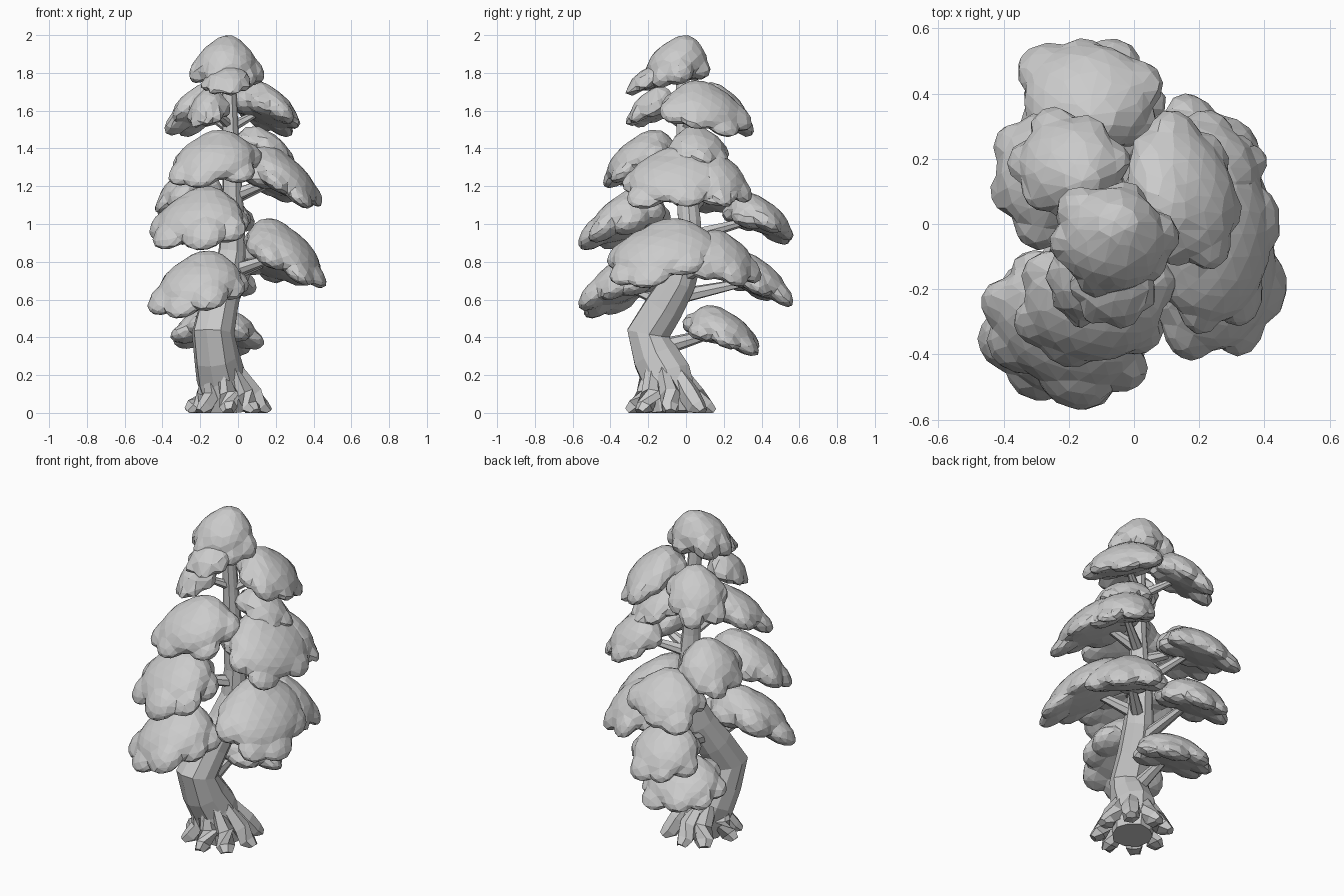
import bpy, bmesh, random
from math import sin, cos, tau
from mathutils import Vector, Matrix

random.seed(4)
cube = bpy.data.objects.get("Cube")
if cube:
    bpy.data.objects.remove(cube, do_unlink=True)

grey = bpy.data.materials.new("plain grey")
grey.use_nodes = True
tone = (0.6, 0.6, 0.6, 1)
grey.diffuse_color = tone
grey.node_tree.nodes["Principled BSDF"].inputs["Base Color"].default_value = tone


def finish(name, bm):
    """Turn a bmesh into a flat-shaded object."""
    mesh = bpy.data.meshes.new(name)
    bmesh.ops.recalc_face_normals(bm, faces=bm.faces)
    bm.to_mesh(mesh)
    bm.free()
    mesh.materials.append(grey)
    obj = bpy.data.objects.new(name, mesh)
    bpy.context.collection.objects.link(obj)
    return obj


def tube(bm, points, radii, sides, ridge=0.0):
    """Loft rings of the given radii along a path and cap the ends."""
    points = [Vector(p) for p in points]
    wobble = [1 + random.uniform(-ridge, ridge) for _ in range(sides)]
    rings = []
    for i, (p, r) in enumerate(zip(points, radii)):
        along = points[min(i + 1, len(points) - 1)] - points[max(i - 1, 0)]
        turn = Vector((0, 0, 1)).rotation_difference(along.normalized())
        rings.append([bm.verts.new(p + turn @ Vector((cos(a), sin(a), 0)) * r * w)
                      for a, w in zip([tau * k / sides for k in range(sides)], wobble)])
    for a, b in zip(rings, rings[1:]):
        for k in range(sides):
            n = (k + 1) % sides
            bm.faces.new((a[k], a[n], b[n], b[k]))
    bm.faces.new(rings[0][::-1])
    bm.faces.new(rings[-1])


# Trunk: x, y, z, radius up the S-shaped stem
stem = [(-.05, -.07, 0, .12), (-.06, -.075, .1, .135), (-.09, -.1, .2, .135),
        (-.11, -.155, .3, .125), (-.13, -.195, .42, .117), (-.1, -.11, .56, .105),
        (-.06, -.03, .7, .092), (-.03, .02, .85, .075), (-.025, .02, 1.02, .062),
        (-.03, 0, 1.25, .052), (-.04, -.005, 1.5, .045), (-.05, -.02, 1.85, .035)]


def stem_at(z):
    for a, b in zip(stem, stem[1:]):
        if a[2] <= z <= b[2]:
            return Vector(a[:3]).lerp(Vector(b[:3]), (z - a[2]) / (b[2] - a[2]))
    return Vector(stem[-1][:3])


bm = bmesh.new()
tube(bm, [s[:3] for s in stem], [s[3] for s in stem], 10, 0.1)
for v in bm.verts:
    v.co.z = max(v.co.z, 0)
finish("trunk", bm)

# Roots fan out from the foot of the trunk
bm = bmesh.new()
count = 8
for k in range(count):
    a = tau * (k + random.uniform(-.12, .12)) / count
    out = Vector((cos(a) * .205, sin(a) * .215, 0))
    foot = Vector((-.05, -.08, 0))
    tube(bm, [stem_at(.25) + out * .38, foot + out * .6 + Vector((0, 0, .1)),
              foot + out * .85 + Vector((0, 0, .03)), foot + out * 1.04],
         [.03, .055, .05, .03], 6, .15)
for v in bm.verts:
    v.co.z = max(v.co.z, 0)
finish("roots", bm)


def canopy(name, box, droop=0.4, depth=1.0, branch=True):
    """Umbrella-shaped leaf clump with a lumpy rim, fitted to a box.
    Depth below one narrows the clump along its branch."""
    x0, x1, y0, y1, z0, z1 = box
    centre = Vector(((x0 + x1) / 2, (y0 + y1) / 2, (z0 + z1) / 2))
    outward = centre - stem_at(centre.z)
    outward.z = 0
    outward.normalize()
    bm = bmesh.new()

    def ball(p, r, flat):
        m = Matrix.Translation(p) @ Matrix.Diagonal((r, r, r * flat, 1))
        bmesh.ops.create_icosphere(bm, subdivisions=3, radius=1, matrix=m)

    ball(Vector((0, 0, .05)), .82, .68)
    ball(outward * -.15 + Vector((0, 0, .18)), .58, .85)
    lobes = random.choice((6, 7, 7, 8))
    phase = random.uniform(0, tau)
    for k in range(lobes):
        a = phase + tau * (k + random.uniform(-.2, .2)) / lobes
        reach = random.uniform(.56, .66)
        ball(Vector((cos(a) * reach, sin(a) * reach, random.uniform(-.22, -.02))),
             random.uniform(.32, .42), .95)
    # Thin the underside, bend the clump down and fit it to the box
    for v in bm.verts:
        if v.co.z < -.15:
            v.co.z = -.15 + (v.co.z + .15) * .75
        along = v.co.dot(outward)
        v.co.z -= droop * along + .14 * v.co.xy.length_squared
        v.co -= outward * along * (1 - depth)
    low = [min(v.co[i] for v in bm.verts) for i in range(3)]
    high = [max(v.co[i] for v in bm.verts) for i in range(3)]
    for v in bm.verts:
        for i in range(3):
            t = (v.co[i] - low[i]) / (high[i] - low[i])
            v.co[i] = box[2 * i] + t * (box[2 * i + 1] - box[2 * i])
    obj = finish(name, bm)
    fuse = obj.modifiers.new("fuse", 'REMESH')
    fuse.mode = 'VOXEL'
    fuse.voxel_size = .015
    facet = obj.modifiers.new("facet", 'DECIMATE')
    facet.ratio = .07

    # Branch from the trunk up into the clump
    if branch:
        bm = bmesh.new()
        start = stem_at(centre.z - .1)
        end = centre.copy()
        middle = start.lerp(end, .5)
        thick = .055 - .015 * centre.z
        tube(bm, [start, middle, end], [thick, thick * .7, thick * .4], 7, .1)
        finish(name + "_branch", bm)


# Leaf clumps from the top down: x, y and z ranges
canopy("crown", (-.26, .14, -.23, .13, 1.72, 2), .15, branch=False)
canopy("crown_front_lobe", (-.2, .07, -.32, -.04, 1.68, 1.85), .35, branch=False)
canopy("upper_front_clump", (-.27, -.04, -.32, -.03, 1.51, 1.73), .3)
canopy("upper_left_clump", (-.04, .33, -.14, .35, 1.46, 1.76), .4, .8)
canopy("upper_right_clump", (-.39, -.01, 0, .36, 1.46, 1.75), .4)
canopy("high_front_clump", (-.37, .13, -.44, -.02, 1.19, 1.5))
canopy("high_left_clump", (.01, .45, -.34, .28, 1.08, 1.42), .5)
canopy("high_left_cap", (-.04, .3, -.1, .23, 1.31, 1.52), .35, .85, False)
canopy("high_back_lobe", (.03, .41, .0, .35, 1.09, 1.38), .4, .85)
canopy("middle_right_clump", (-.44, -.08, -.08, .34, 1.04, 1.31), .3)
canopy("middle_front_clump", (-.47, .06, -.57, -.08, .86, 1.2), .4, .8)
canopy("middle_back_clump", (-.36, .09, .19, .57, .89, 1.17))
canopy("lower_left_clump", (.03, .47, -.42, .2, .66, 1.03), .45)
canopy("lower_left_back_lobe", (0, .41, 0, .4, .67, .97), .35, .75)
canopy("lower_front_clump", (-.48, .06, -.57, -.1, .5, .86))
canopy("lower_back_clump", (-.34, .1, .19, .57, .56, .85))
canopy("low_back_clump", (-.36, .14, -.02, .39, .3, .57), .35)
